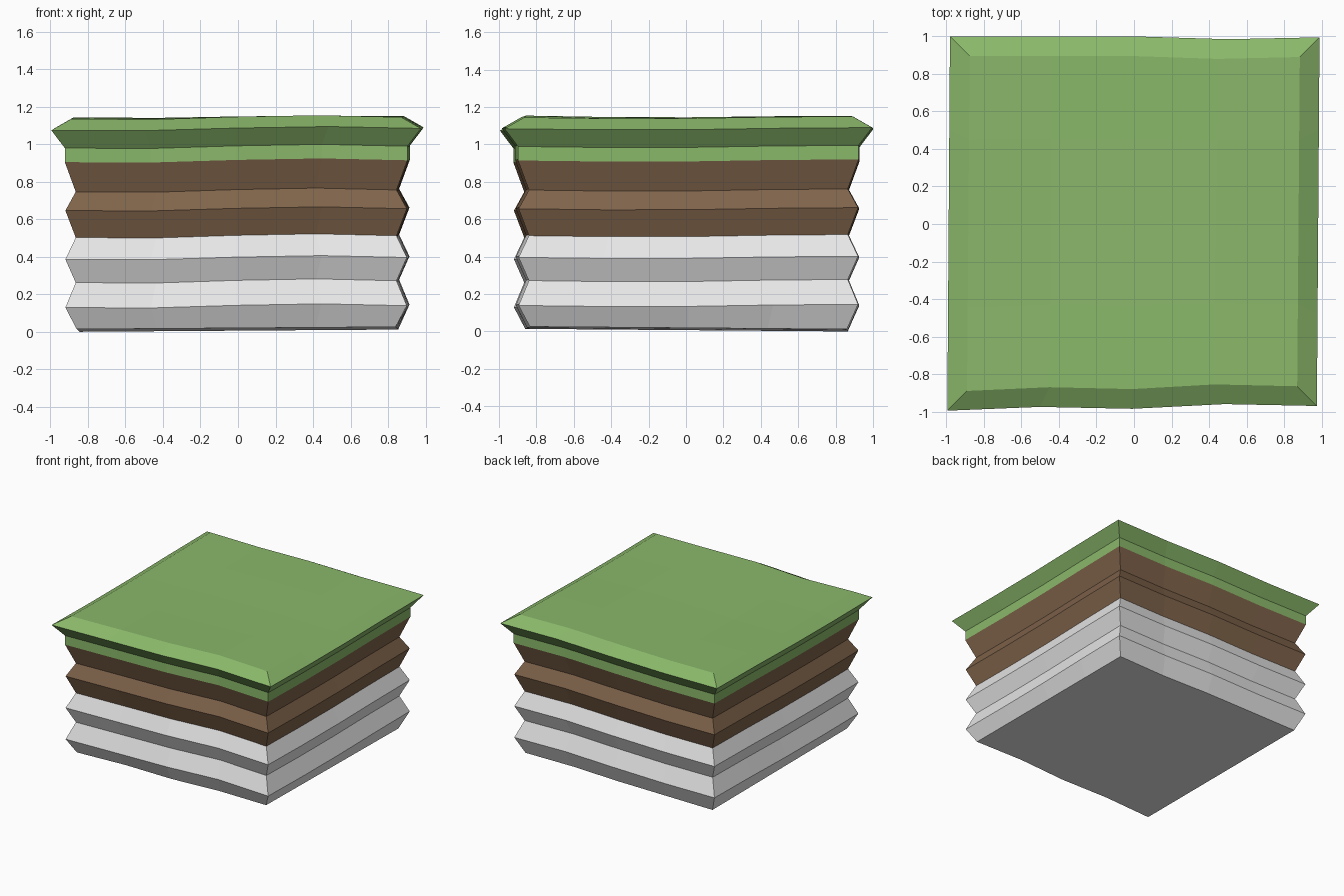
import bpy, bmesh

cube = bpy.data.objects.get("Cube")
if cube:
    bpy.data.objects.remove(cube, do_unlink=True)

N = 4  # segments along each side


def material(name, rgb):
    mat = bpy.data.materials.new(name)
    mat.use_nodes = True
    colour = (*rgb, 1)
    mat.diffuse_color = colour
    node = next(n for n in mat.node_tree.nodes if n.type == 'BSDF_PRINCIPLED')
    node.inputs["Base Color"].default_value = colour
    node.inputs["Roughness"].default_value = 0.9
    return mat


# Gentle unevenness along the front and back edges, left to right
FRONT_Y = [-.01, .01, 0, .025, .015]
BACK_Y = [.015, .015, .015, 0, .01]
FRONT_Z = [-.006, -.008, .006, .014, .004]
BACK_Z = [.003, 0, .008, .012, .01]
SAG = [0, -.007, -.008, -.002, 0]  # dip from front to back


def place(half, z, i, j, base):
    """Position of grid point i, j on a square slice of the block."""
    u, v = 2 * i / N - 1, 2 * j / N - 1
    t = j / N
    x = half * u - .003 + .007 * v
    y = half * v + FRONT_Y[i] * (1 - t) + BACK_Y[i] * t
    if base:
        return x, y, z + .006 * u - .007 * v
    return x, y, z + FRONT_Z[i] * (1 - t) + BACK_Z[i] * t + SAG[j]


# Grid points around the rim, counter-clockwise
rim = ([(i, 0) for i in range(N)] + [(N, j) for j in range(N)]
       + [(i, N) for i in range(N, 0, -1)] + [(0, j) for j in range(N, 0, -1)])


def layer(name, profile, mat, top=False, bottom=False):
    """Sweep a zigzag profile round the block, with optional end caps."""
    bm = bmesh.new()
    rings = []
    for k, (half, z) in enumerate(profile):
        base = bottom and k == 0
        rings.append({p: bm.verts.new(place(half, z, *p, base)) for p in rim})
    for low, high in zip(rings, rings[1:]):
        for p, q in zip(rim, rim[1:] + rim[:1]):
            bm.faces.new((low[p], low[q], high[q], high[p]))
    for wanted, k in ((top, -1), (bottom, 0)):
        if not wanted:
            continue
        grid = dict(rings[k])
        for i in range(1, N):
            for j in range(1, N):
                grid[i, j] = bm.verts.new(place(*profile[k], i, j, k == 0))
        for i in range(N):
            for j in range(N):
                quad = [grid[i, j], grid[i + 1, j],
                        grid[i + 1, j + 1], grid[i, j + 1]]
                bm.faces.new(quad if k else quad[::-1])
    mesh = bpy.data.meshes.new(name)
    bm.to_mesh(mesh)
    bm.free()
    mesh.materials.append(mat)
    obj = bpy.data.objects.new(name, mesh)
    bpy.context.collection.objects.link(obj)


# Each profile lists half width and height, from the bottom up
layer("stone_layer",
      [(.85, .013), (.91, .135), (.855, .268), (.91, .392), (.855, .508)],
      material("light grey stone", (.81, .81, .81)), bottom=True)
layer("soil_layer",
      [(.855, .508), (.91, .652), (.855, .752), (.913, .91)],
      material("brown soil", (.216, .127, .07)))
layer("grass_layer",
      [(.913, .91), (.913, .985), (.985, 1.08), (.88, 1.14)],
      material("grass green", (.254, .479, .144)), top=True)
